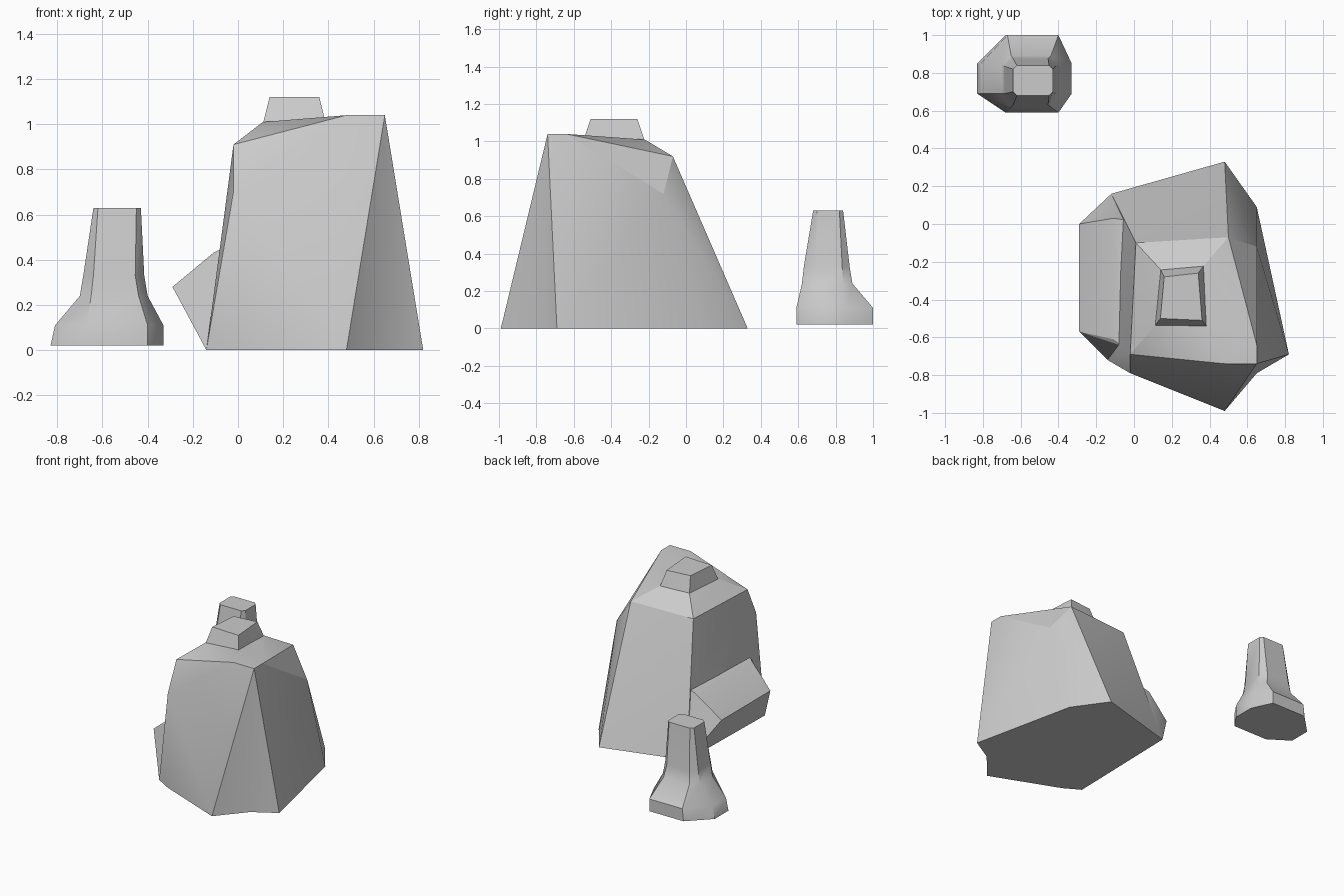
import bpy, bmesh, math

if "Cube" in bpy.data.objects:
    bpy.data.objects.remove(bpy.data.objects["Cube"])


def finish(bm, name):
    bmesh.ops.recalc_face_normals(bm, faces=bm.faces)
    me = bpy.data.meshes.new(name)
    bm.to_mesh(me)
    bm.free()
    ob = bpy.data.objects.new(name, me)
    bpy.context.collection.objects.link(ob)
    return ob


def hull(name, pts):
    """Chunk of rock: convex hull of its corner points."""
    bm = bmesh.new()
    for p in pts:
        bm.verts.new(p)
    bmesh.ops.convex_hull(bm, input=bm.verts)
    loose = [v for v in bm.verts if not v.link_faces]
    bmesh.ops.delete(bm, geom=loose, context='VERTS')
    return finish(bm, name)


def activate(ob):
    bpy.ops.object.select_all(action='DESELECT')
    ob.select_set(True)
    bpy.context.view_layer.objects.active = ob


def union(body, part):
    mod = body.modifiers.new("union", 'BOOLEAN')
    mod.operation, mod.solver, mod.object = 'UNION', 'EXACT', part
    activate(body)
    bpy.ops.object.modifier_apply(modifier=mod.name)
    bpy.data.objects.remove(part)


def smooth(ob, deg):
    activate(ob)
    bpy.ops.object.shade_smooth_by_angle(angle=math.radians(deg))


# Main body of the tall rock
rock = hull("tall_rock", [
    (.48, .33, 0), (.65, .09, 0), (.65, -.79, 0), (.48, -.99, 0),
    (-.02, -.79, 0), (-.14, -.72, 0), (-.12, .16, 0),
    (-.02, -.79, .70), (-.02, -.69, .91), (.01, -.10, .91),
    (.50, -.07, .92), (.65, -.12, .72), (.65, -.64, 1.04),
    (.65, -.74, 1.04), (.48, -.74, 1.04),
    (.14, -.24, 1.01), (.37, -.22, 1.01), (.39, -.55, 1.02), (.11, -.54, 1.01)])

# Right-hand buttress, leaving the slightly concave front corner
union(rock, hull("right_buttress", [
    (.65, .09, 0), (.82, -.69, 0), (.65, -.79, 0), (.65, -.12, .72),
    (.65, -.64, 1.04), (.65, -.74, 1.04), (.5, -.4, .3)]))

# Ledge bulging from the left side
union(rock, hull("left_ledge", [
    (-.29, -.57, .28), (-.29, 0, .28), (-.14, -.72, 0), (-.12, .16, 0),
    (-.11, -.61, .43), (-.11, .03, .43), (-.05, -.65, .46), (-.03, .02, .46),
    (.1, -.6, .3), (.1, -.05, .3)]))

# Small block on the summit
union(rock, hull("summit_block", [
    (.14, -.24, 1.0), (.37, -.22, 1.0), (.39, -.55, 1.0), (.11, -.54, 1.0),
    (.16, -.28, 1.12), (.34, -.26, 1.12), (.36, -.51, 1.12), (.14, -.50, 1.12)]))
smooth(rock, 25)


# Small separate rock: eight-sided rings lofted upward
def ring(bm, z, x0, x1, y0, y1, cl, cr, cf, cb):
    pts = [(x0 + cl, y0), (x1 - cr, y0), (x1, y0 + cf), (x1, y1 - cb),
           (x1 - cr, y1), (x0 + cl, y1), (x0, y1 - cb), (x0, y0 + cf)]
    return [bm.verts.new((x, y, z)) for x, y in pts]


bm = bmesh.new()
rings = [ring(bm, *r) for r in (
    (.02, -.83, -.33, .59, 1.0, .15, .07, .10, .15),
    (.11, -.81, -.33, .59, 1.0, .14, .07, .10, .15),
    (.24, -.70, -.40, .62, .89, .05, .04, .07, .05),
    (.33, -.685, -.415, .63, .875, .045, .04, .06, .04),
    (.63, -.64, -.43, .68, .84, .02, .02, .02, .02))]
for a, b in zip(rings, rings[1:]):
    for i in range(8):
        j = (i + 1) % 8
        bm.faces.new((a[i], a[j], b[j], b[i]))
bm.faces.new(rings[0][::-1])
bm.faces.new(rings[-1])
smooth(finish(bm, "small_rock"), 35)
